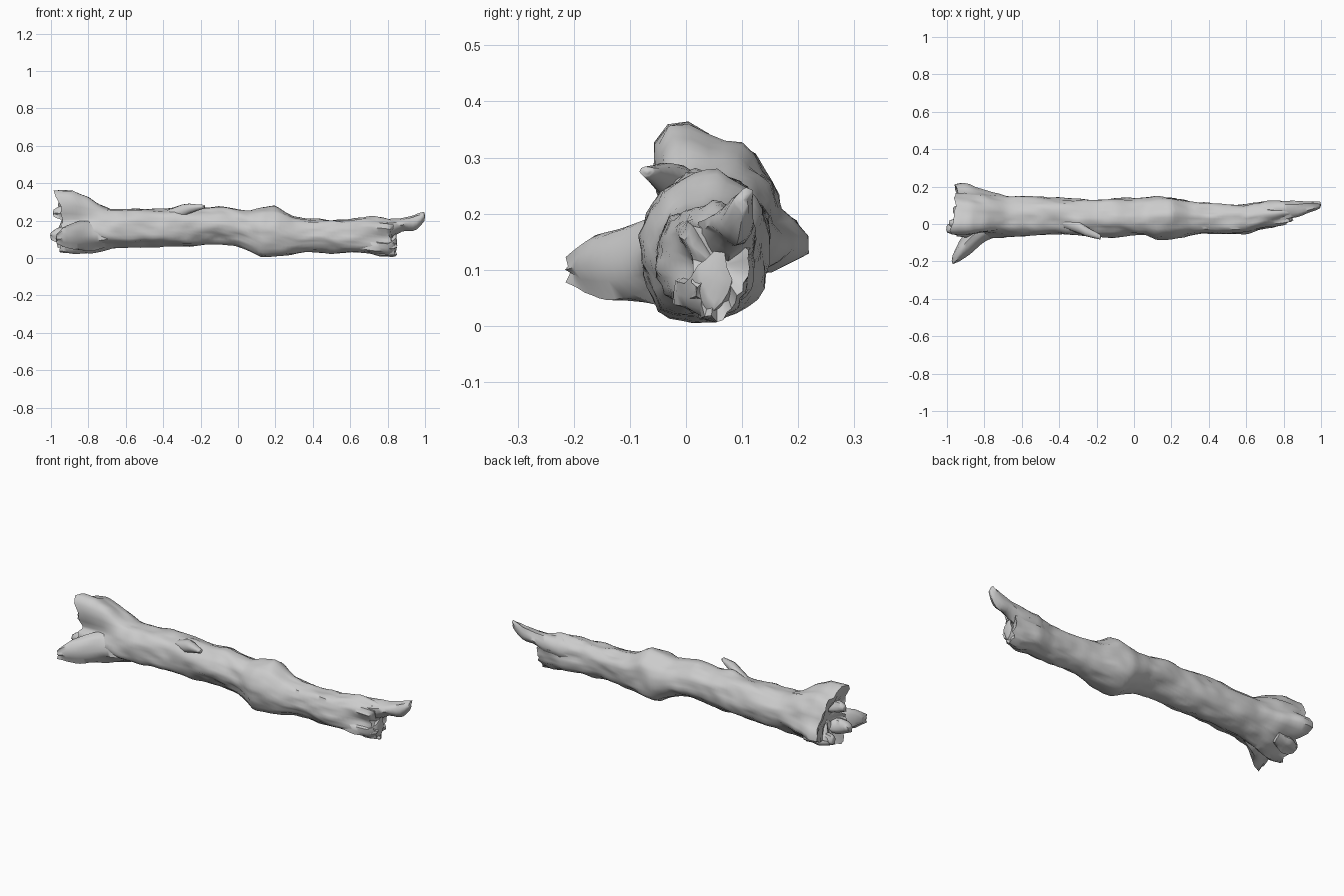
import bpy, bmesh, math
from mathutils import Vector, noise

if "Cube" in bpy.data.objects:
    bpy.data.objects.remove(bpy.data.objects["Cube"])


def sample(rows, x):
    # interpolated extents (y0, y1, z0, z1) at x
    if x <= rows[0][0]:
        return rows[0][1:]
    for a, b in zip(rows, rows[1:]):
        if x <= b[0]:
            t = (x - a[0]) / (b[0] - a[0])
            return [p + (q - p) * t for p, q in zip(a[1:], b[1:])]
    return rows[-1][1:]


def bell(d, w):
    return math.exp(-(d / w) ** 2)


def ang(a, deg):
    # signed angle difference in degrees
    return (math.degrees(a) - deg + 180) % 360 - 180


def no_shape(x, a):
    return 0.0


def no_ends(a):
    return 0.0, 0.0


def loft(name, rows, sides, rings, rough, shape=no_shape, ends=no_ends, hollow=(0, 0)):
    bm = bmesh.new()
    loops = []
    for i in range(rings + 1):
        u = i / rings
        loop = []
        for k in range(sides):
            a = 2 * math.pi * k / sides
            e0, e1 = ends(a)
            xl, xr = rows[0][0] + e0, rows[-1][0] + e1
            x = xl + (xr - xl) * u
            y0, y1, z0, z1 = sample(rows, x)
            c, s = math.cos(a), math.sin(a)
            n = noise.noise(Vector((x * 5, c * 1.7, s * 1.7)))
            n += 0.6 * noise.noise(Vector((x * 13, c * 4, s * 4 + 7)))
            d = shape(x, a) + n * rough * (1 + 1.2 * max(0, abs(x) - 0.6) / 0.4)
            y = (y0 + y1) / 2 + ((y1 - y0) / 2 + d) * c
            z = (z0 + z1) / 2 + ((z1 - z0) / 2 + d) * s
            loop.append(bm.verts.new((max(-1, min(1, x)), y, max(0, z))))
        loops.append(loop)
    for p, q in zip(loops, loops[1:]):
        for k in range(sides):
            j = (k + 1) % sides
            bm.faces.new((p[k], q[k], q[j], p[j]))
    # broken end faces, sunk inwards by the hollow depth
    for loop, depth in ((loops[0], hollow[0]), (loops[-1], -hollow[1])):
        mid = sum((v.co for v in loop), Vector()) / sides
        outer = [v.co.copy() for v in loop]
        prev = loop
        for f, g in ((0.75, 0.35), (0.4, 0.75)):
            cur = []
            for co in outer:
                p = mid + (co - mid) * f
                p.x += depth * g + 0.5 * abs(depth) * noise.noise(p * 18)
                cur.append(bm.verts.new(p))
            for k in range(sides):
                j = (k + 1) % sides
                bm.faces.new((prev[k], prev[j], cur[j], cur[k]))
            prev = cur
        tip = bm.verts.new(mid + Vector((depth, 0, 0)))
        for k in range(sides):
            bm.faces.new((prev[k], prev[(k + 1) % sides], tip))
    bmesh.ops.recalc_face_normals(bm, faces=bm.faces)
    me = bpy.data.meshes.new(name)
    bm.to_mesh(me)
    bm.free()
    ob = bpy.data.objects.new(name, me)
    bpy.context.collection.objects.link(ob)
    bpy.ops.object.select_all(action='DESELECT')
    ob.select_set(True)
    bpy.context.view_layer.objects.active = ob
    bpy.ops.object.shade_smooth_by_angle(angle=math.radians(55))
    return ob


# Main log: extents along x
trunk = [(-0.93, -.07, .15, .05, .27), (-0.8, -.075, .155, .045, .28), (-0.6, -.065, .155, .055, .265),
         (-0.4, -.06, .14, .06, .265), (-0.2, -.065, .13, .07, .27), (-0.1, -.065, .135, .075, .275),
         (0.0, -.065, .13, .065, .26), (0.06, -.068, .135, .04, .255), (0.12, -.085, .15, .004, .265),
         (0.2, -.075, .145, .01, .27), (0.3, -.06, .12, .018, .22), (0.42, -.055, .11, .035, .21),
         (0.6, -.05, .105, .03, .205), (0.7, -.03, .125, .02, .215), (0.78, -.018, .115, .012, .205),
         (0.84, .0, .11, .018, .19)]


def lobes(a):
    return (0.1 * bell(ang(a, 110), 22), 0.05 * bell(ang(a, 68), 24),
            0.06 * bell(ang(a, -4), 22), 0.03 * bell(ang(a, 36), 14), 0.03 * bell(ang(a, 250), 22))


def trunk_shape(x, a):
    t = max(0, min(1, (-0.68 - x) / 0.2))
    d = sum(lobes(a)) * t ** 1.3
    d -= 0.025 * t * bell(ang(a, 155), 18)                                  # groove between roots
    d -= 0.035 * bell(x - 0.76, 0.07) * bell(ang(a, 180), 28)               # split front of tip
    d += 0.02 * bell(x - 0.22, 0.1) * bell(ang(a, 225), 18)                 # lower front ridge
    d += 0.02 * bell(x + 0.3, 0.05) * bell(ang(a, 110), 22)                 # knot on top
    d -= 0.012 * bell(x - 0.05, 0.1) * bell(ang(a, 205), 25)
    return d


def trunk_ends(a):
    jag = noise.noise(Vector((math.cos(a) * 3, math.sin(a) * 3, 2)))
    left = -0.01 - 0.35 * sum(lobes(a)) + 0.04 * jag
    return left, 0.03 * jag - 0.03 * bell(ang(a, 160), 35)


loft("log_trunk", trunk, 36, 84, 0.013, trunk_shape, trunk_ends, (0.045, 0.015))

# Front root reaching outwards
loft("front_root", [(-0.97, -.222, -.17, .075, .125), (-0.935, -.2, -.1, .048, .16),
                    (-0.87, -.15, -.02, .038, .185), (-0.78, -.088, .06, .045, .2),
                    (-0.68, -.055, .1, .07, .21)], 14, 16, 0.014, hollow=(-0.005, 0))

# Broken knobs on the root end: y, z, outer x, radius
knobs = [(-.03, .12, -1.0, .03), (.0, .24, -.985, .026), (.07, .08, -.965, .03)]
for i, (y, z, x, r) in enumerate(knobs):
    loft(f"root_knob_{i + 1}", [(x, y - r * .6, y + r * .6, z - r * .7, z + r * .7),
                                (x + .025, y - r, y + r, z - r * 1.2, z + r * 1.1),
                                (x + .07, y - r * 1.1, y + r * 1.8, z - r * 1.5, z + r * 1.4),
                                (x + .15, y - r * .3, y + r * 2, z - r, z + r)],
         12, 10, 0.01, hollow=(-0.004, 0))

# Long splinter on the thin end
loft("tip_splinter", [(0.6, .04, .09, .1, .18), (0.7, .03, .125, .1, .205), (0.8, .02, .125, .11, .205),
                      (0.88, .042, .12, .145, .21), (0.93, .06, .12, .148, .218), (0.965, .07, .118, .165, .238),
                      (0.995, .085, .115, .2, .25)], 12, 20, 0.008, hollow=(0, -0.005))

# Lower shard of the thin end
loft("tip_shard", [(0.62, -.03, .06, .04, .11), (0.74, -.02, .07, .022, .095), (0.81, .0, .08, .014, .09),
                   (0.845, .02, .08, .035, .13)], 12, 10, 0.008, hollow=(0, -0.004))

# Peeling stub on the upper front side
loft("branch_stub", [(-0.38, -.02, .03, .2, .255), (-0.3, -.05, .02, .215, .288), (-0.26, -.066, -.01, .238, .293),
                     (-0.18, -.082, -.055, .265, .285)], 10, 10, 0.004, hollow=(0, -0.005))
